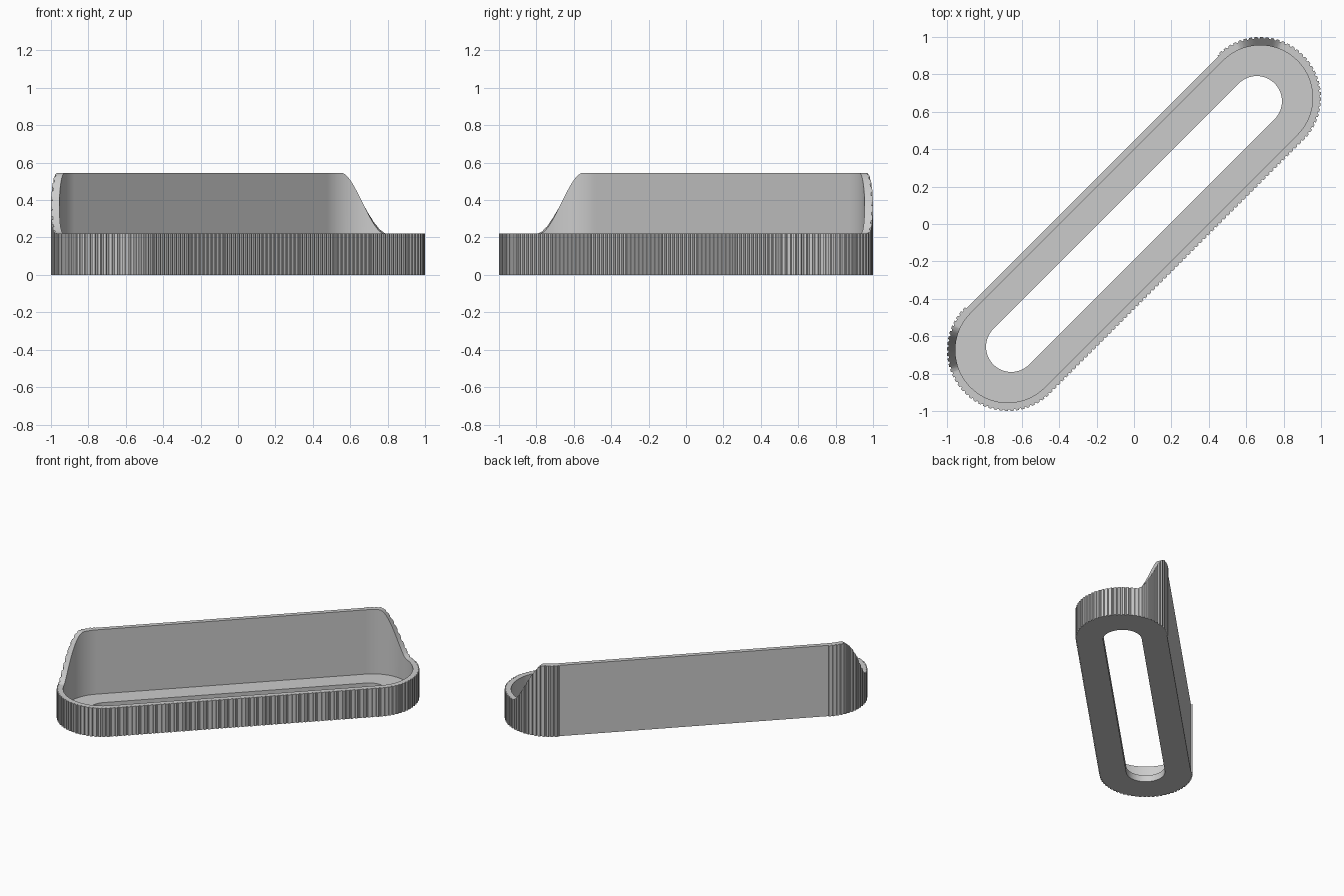
import bpy, bmesh, math
from mathutils import Matrix, Vector

old = bpy.data.objects.get("Cube")
if old:
    bpy.data.objects.remove(old, do_unlink=True)

# Sizes
HALF = 0.675 * math.sqrt(2)       # half length of the straight run
SLOT_HALF = 0.656 * math.sqrt(2)
OUTER, INNER, SLOT = 0.325, 0.28, 0.135
RIB_DEPTH, BACK_INSET = 0.008, 0.01
FLOOR, LOW_RIM, HIGH_RIM = 0.05, 0.22, 0.545
RIB_STEPS = ((0, 0), (0.5, 0), (0.6, RIB_DEPTH), (0.9, RIB_DEPTH))

grey = bpy.data.materials.new("plain_grey")
grey.use_nodes = True
colour = (0.6, 0.6, 0.6, 1)
grey.diffuse_color = colour
grey.node_tree.nodes["Principled BSDF"].inputs["Base Color"].default_value = colour


def stadium(section, t, half, radius):
    """Point on a rounded slot outline; sections run front, right end, back, left end."""
    if section == "front":
        return Vector((half * (2 * t - 1), -radius))
    if section == "back":
        return Vector((half * (1 - 2 * t), radius))
    side = 1 if section == "right" else -1
    a = math.pi * (t - 0.5)
    return Vector((side * (half + radius * math.cos(a)), side * radius * math.sin(a)))


def rim_height(section, t):
    """Low at the front, sweeping up round each end to the high back."""
    if section == "front":
        return LOW_RIM
    if section == "back":
        return HIGH_RIM
    angle = 180 * (t if section == "right" else 1 - t) - 90
    s = min(max((angle - 22) / 49, 0), 1)
    return LOW_RIM + (HIGH_RIM - LOW_RIM) * s * s * (3 - 2 * s)


# Stations round the outline: section, fraction, inset of the outer wall
stations = []
for section, ribs in (("front", 64), ("right", 34), ("back", 0), ("left", 34)):
    if ribs:
        stations += [(section, (i + f) / ribs, d) for i in range(ribs) for f, d in RIB_STEPS]
    else:
        stations += [(section, 0, 0), (section, 0, BACK_INSET),
                     (section, 1, BACK_INSET)]

# Tray body: a closed wall section swept round the stations
bm = bmesh.new()
loops = []
for section, t, inset in stations:
    out = stadium(section, t, HALF, OUTER - inset)
    inn = stadium(section, t, HALF, INNER)
    hole = stadium(section, t, SLOT_HALF, SLOT)
    top = rim_height(section, t)
    ring = ((out, 0), (out, top), (inn, top), (inn, FLOOR), (hole, FLOOR), (hole, 0))
    loops.append([bm.verts.new((p.x, p.y, z)) for p, z in ring])
for a, b in zip(loops, loops[1:] + loops[:1]):
    for k in range(len(a)):
        n = (k + 1) % len(a)
        bm.faces.new((a[k], b[k], b[n], a[n]))
bmesh.ops.remove_doubles(bm, verts=bm.verts, dist=0.0001)
bmesh.ops.recalc_face_normals(bm, faces=bm.faces)
bm.transform(Matrix.Rotation(math.radians(45), 4, "Z"))

mesh = bpy.data.meshes.new("ribbed_tray")
bm.to_mesh(mesh)
bm.free()
mesh.materials.append(grey)
tray = bpy.data.objects.new("ribbed_tray", mesh)
bpy.context.collection.objects.link(tray)
bpy.context.view_layer.objects.active = tray
tray.select_set(True)
bpy.ops.object.shade_smooth_by_angle(angle=math.radians(25))
